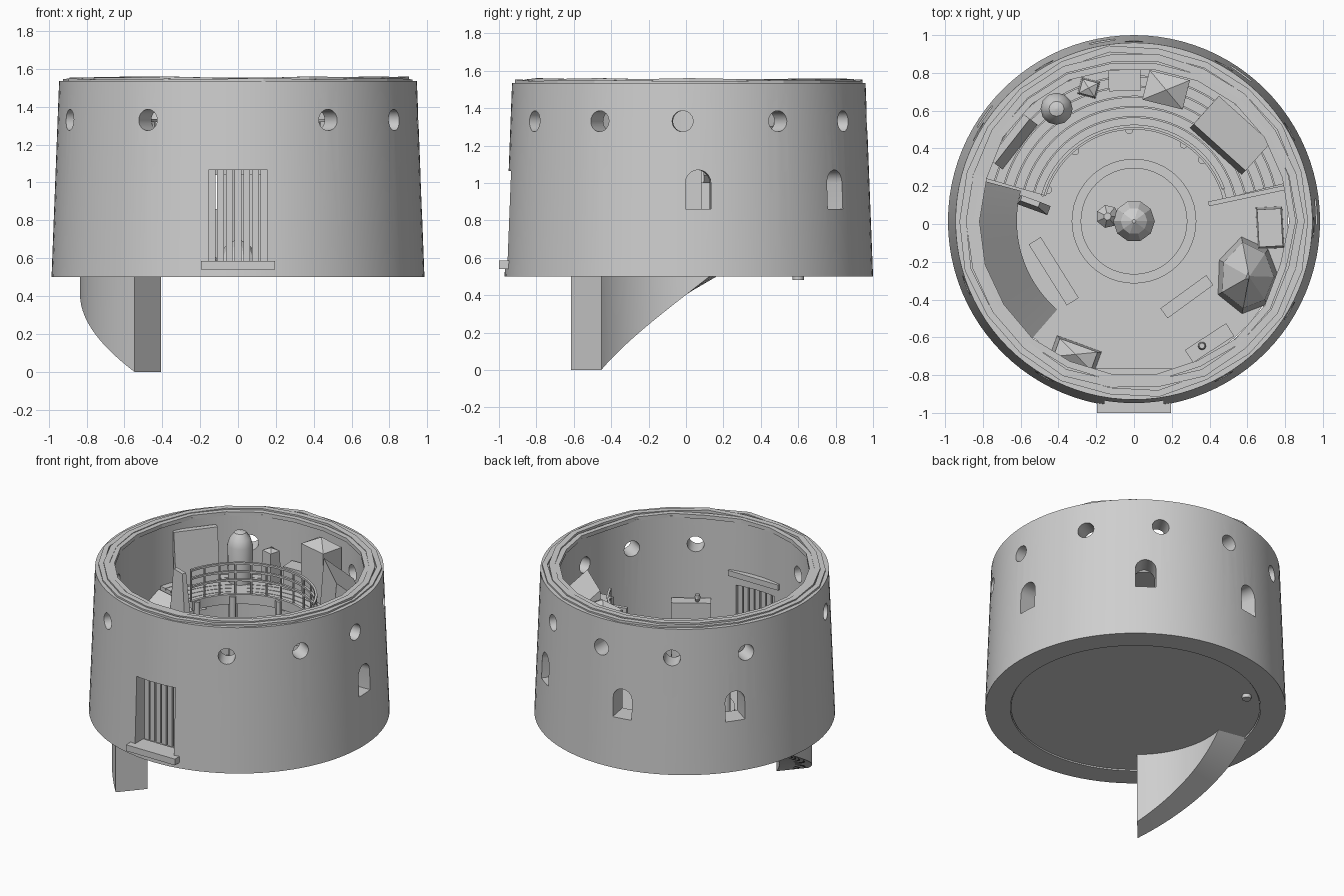
import bpy, bmesh, random
from math import sin, cos, radians, pi
from mathutils import Matrix, Vector

random.seed(4)
if "Cube" in bpy.data.objects:
    bpy.data.objects.remove(bpy.data.objects["Cube"], do_unlink=True)

CY = 0.015      # tower axis in y
FLOOR = 0.52
DECK = 1.1

stone = bpy.data.materials.new("plain_grey")
stone.use_nodes = True
GREY = (0.62, 0.62, 0.62, 1)
stone.diffuse_color = GREY
stone.node_tree.nodes["Principled BSDF"].inputs["Base Color"].default_value = GREY


def polar(r, deg, z=0):
    return Vector((r * cos(radians(deg)), CY + r * sin(radians(deg)), z))


def finish(bm, name, smooth=False):
    bmesh.ops.recalc_face_normals(bm, faces=bm.faces)
    mesh = bpy.data.meshes.new(name)
    bm.to_mesh(mesh)
    bm.free()
    mesh.materials.append(stone)
    ob = bpy.data.objects.new(name, mesh)
    bpy.context.collection.objects.link(ob)
    if smooth:
        shade(ob)
    return ob


def shade(ob):
    bpy.ops.object.select_all(action='DESELECT')
    ob.select_set(True)
    bpy.context.view_layer.objects.active = ob
    bpy.ops.object.shade_smooth_by_angle(angle=radians(30))


def add_prism(bm, low, high):
    """Closed solid between two matching loops of points."""
    a = [bm.verts.new(p) for p in low]
    b = [bm.verts.new(p) for p in high]
    n = len(a)
    bm.faces.new(a[::-1])
    bm.faces.new(b)
    for i in range(n):
        j = (i + 1) % n
        bm.faces.new((a[i], a[j], b[j], b[i]))


def block(name, x, y, z0, z1, sx, sy, turn=0, top=1.0, lean=(0, 0), peak=0):
    """Turned box with optional taper, lean and pyramid top."""
    bm = bmesh.new()
    rot = Matrix.Rotation(radians(turn), 3, 'Z')
    loops = []
    for z, k, off in ((z0, 1, (0, 0)), (z1, top, lean)):
        loops.append([Vector((x + off[0], y + off[1], z)) + rot @ Vector((u * sx * k / 2, v * sy * k / 2, 0))
                      for u, v in ((-1, -1), (1, -1), (1, 1), (-1, 1))])
    add_prism(bm, *loops)
    if peak:
        bm.faces.ensure_lookup_table()
        poked = bmesh.ops.poke(bm, faces=[bm.faces[1]])
        poked["verts"][0].co.z += peak
    return finish(bm, name)


def lathe(name, profile, sides, x=0, y=CY, smooth=False, wobble=0, ring=False):
    """Turn an (r, z) profile; ring closes the profile on itself."""
    bm = bmesh.new()
    jig = [random.uniform(-wobble, wobble) for _ in range(sides)]
    loops = [[bm.verts.new((x + (r + jig[i]) * cos(2 * pi * i / sides),
                            y + (r + jig[i]) * sin(2 * pi * i / sides), z + jig[i] * 0.5))
              for i in range(sides)] for r, z in profile]
    pairs = list(zip(loops, loops[1:] + loops[:1])) if ring else list(zip(loops, loops[1:]))
    for a, b in pairs:
        for i in range(sides):
            j = (i + 1) % sides
            bm.faces.new((a[i], a[j], b[j], b[i]))
    if not ring:
        bm.faces.new(loops[0][::-1])
        bm.faces.new(loops[-1])
    return finish(bm, name, smooth)


def sector(name, r0, r1, a0, a1, low, high, steps=32):
    """Curved bar; low and high give z along t = 0..1."""
    bm = bmesh.new()
    rows = []
    for i in range(steps + 1):
        t = i / steps
        a = a0 + (a1 - a0) * t
        rows.append([bm.verts.new(polar(r, a, f(t))) for r, f in
                     ((r0, low), (r1, low), (r1, high), (r0, high))])
    for p, q in zip(rows, rows[1:]):
        for i in range(4):
            j = (i + 1) % 4
            bm.faces.new((p[i], p[j], q[j], q[i]))
    bm.faces.new(rows[0])
    bm.faces.new(rows[-1][::-1])
    return finish(bm, name, True)


def flat(z):
    return lambda t: z


def post(name, x, y, r, z0, z1, sides=8):
    return lathe(name, [(r, z0), (r, z1)], sides, x, y, sides > 10)


# Tower wall with its openings
wall = lathe("tower_wall", [(0.985, 0.5), (0.945, 1.535), (0.82, 1.535), (0.82, 0.5)], 96, ring=True)
cut = bmesh.new()


def cut_opening(outline, deg):
    out = Vector((cos(radians(deg)), sin(radians(deg)), 0))
    side = Vector((-out.y, out.x, 0))
    loops = [[Vector((0, CY, z)) + out * d + side * u for u, z in outline] for d in (0.7, 1.1)]
    add_prism(cut, *loops)


circle = [(0.056 * cos(i * pi / 12), 1.33 + 0.056 * sin(i * pi / 12)) for i in range(24)]
arch = [(-0.068, 0.86), (0.068, 0.86)] + [(0.068 * cos(i * pi / 10), 1.0 + 0.07 * sin(i * pi / 10)) for i in range(11)]
for deg in (-60, -30, -2, 30, 60, 90, 120, 150, 201, 240):
    cut_opening(circle, deg)
for deg in (3, 54, 100, 145):
    cut_opening(arch, deg)
cut_opening([(-0.155, 0.58), (0.155, 0.58), (0.155, 1.065), (-0.155, 1.065)], -90)
cutter = finish(cut, "opening_cutter")
cutter.hide_render = True
mod = wall.modifiers.new("openings", 'BOOLEAN')
mod.operation, mod.solver, mod.object = 'DIFFERENCE', 'EXACT', cutter
bpy.context.view_layer.objects.active = wall
bpy.ops.object.modifier_apply(modifier="openings")
bpy.data.objects.remove(cutter, do_unlink=True)
shade(wall)

# Uneven coping rings on top
for i, (r0, r1, top) in enumerate(((0.895, 0.93, 1.548), (0.855, 0.895, 1.556), (0.815, 0.85, 1.548))):
    lathe(f"coping_ring_{i + 1}", [(r1, 1.52), (r1, top), (r0, top), (r0, 1.52)], 22, wobble=0.009, ring=True)

# Floor, hearth ring and centre piece
lathe("floor", [(0.815, 0.507), (0.815, FLOOR)], 96, smooth=True)
lathe("hearth_ring", [(0.33, FLOOR - 0.005), (0.33, 0.535), (0.28, 0.535), (0.28, FLOOR - 0.005)], 48, ring=True, smooth=True)
lathe("centre_mound", [(0.09, FLOOR), (0.11, 0.58), (0.07, 0.66), (0.01, 0.7)], 10)
lathe("small_mound", [(0.05, FLOOR), (0.062, 0.56), (0.02, 0.61)], 7, -0.14, 0.04)

# Front grille, sill and inner lintel
for i in range(7):
    block(f"grille_slat_{i + 1}", -0.138 + i * 0.046, -0.83, 0.56, 1.13, 0.036, 0.03)
block("front_sill", 0, -0.93, 0.54, 0.585, 0.39, 0.14)
block("grille_lintel", 0, -0.79, 1.13, 1.17, 0.4, 0.05)
block("grille_base", 0, -0.8, FLOOR, 0.58, 0.38, 0.05)

# Curved stair slab rising to the deck
sector("stair_ramp", 0.62, 0.835, 229, 165, lambda t: 0.54 * t, lambda t: FLOOR + 0.56 * t)

# Deck of concentric planks, posts and railing
A0, A1 = 14, 164
for i in range(6):
    r = 0.5 + i * 0.054
    sector(f"deck_plank_{i + 1}", r, r + 0.049, A0, A1, flat(DECK - 0.03), flat(DECK))
sector("deck_base", 0.5, 0.825, A0, A1, flat(DECK - 0.045), flat(DECK - 0.012))
sector("deck_edge_beam", 0.485, 0.505, A0, A1, flat(DECK - 0.06), flat(DECK + 0.01))
for i, z in enumerate((1.2, 1.26, 1.32)):
    sector(f"rail_{i + 1}", 0.495, 0.511, 20, A1, flat(z), flat(z + 0.014))
for i in range(13):
    p = polar(0.503, 20 + 12 * i)
    post(f"rail_post_{i + 1}", p.x, p.y, 0.008, DECK, 1.325, 6)
for i, deg in enumerate((42, 57, 93, 130, 160)):
    p = polar(0.485, deg)
    post(f"deck_pillar_{i + 1}", p.x, p.y, 0.022, FLOOR, DECK, 12)
post("rear_pole", -0.46, 0.6, 0.03, 0.48, DECK, 16)
block("deck_end_board", 0.6, 0.15, DECK - 0.06, 1.18, 0.42, 0.025, 12)

# Furniture on the deck
lathe("domed_barrel", [(0.08, DECK), (0.085, 1.36), (0.07, 1.41), (0.04, 1.45), (0.005, 1.46)], 12, -0.41, 0.61, True)
block("leaning_panel", -0.62, 0.42, DECK, 1.47, 0.3, 0.04, 52, lean=(-0.04, 0.03))
block("small_crate", -0.24, 0.72, DECK, 1.32, 0.1, 0.09, -15, 0.85, peak=0.02)
block("chest", -0.05, 0.76, DECK, 1.24, 0.17, 0.11, 2)
block("wardrobe", 0.17, 0.71, DECK, 1.47, 0.22, 0.16, -14, peak=0.06)
cabinet = block("slanted_cabinet", 0.5, 0.46, DECK, 1.4, 0.37, 0.2, -42, lean=(0.02, 0.02))
for v in cabinet.data.vertices:
    if v.co.z > 1.3:
        v.co.z += (0.99 - v.co.x - v.co.y) * 0.6
block("stair_head_wedge", -0.53, 0.1, 1.0, 1.32, 0.17, 0.05, -20, 0.6, lean=(-0.02, 0.02))

# Furniture on the floor
block("left_bench", -0.425, -0.25, FLOOR, 0.62, 0.38, 0.075, -58)
block("right_bench", 0.28, -0.385, FLOOR, 0.62, 0.3, 0.065, 36)
block("drawer_cabinet", 0.4, -0.63, FLOOR, 0.95, 0.26, 0.08, 33)
lathe("cabinet_jar", [(0.012, 0.95), (0.022, 0.975), (0.015, 1.0)], 8, 0.36, -0.645)
block("front_crate", -0.31, -0.69, FLOOR, 0.8, 0.25, 0.12, -20, 0.85, peak=0.04)
block("side_shelf", 0.72, -0.02, FLOOR, 1.1, 0.14, 0.22, 3, 0.9)
heap = lathe("large_heap", [(0.2, FLOOR), (0.17, 0.7), (0.01, 0.88)], 7, 0.61, -0.28, wobble=0.02)
for v in heap.data.vertices:
    v.co.x = 0.61 + (v.co.x - 0.61) * 0.85
